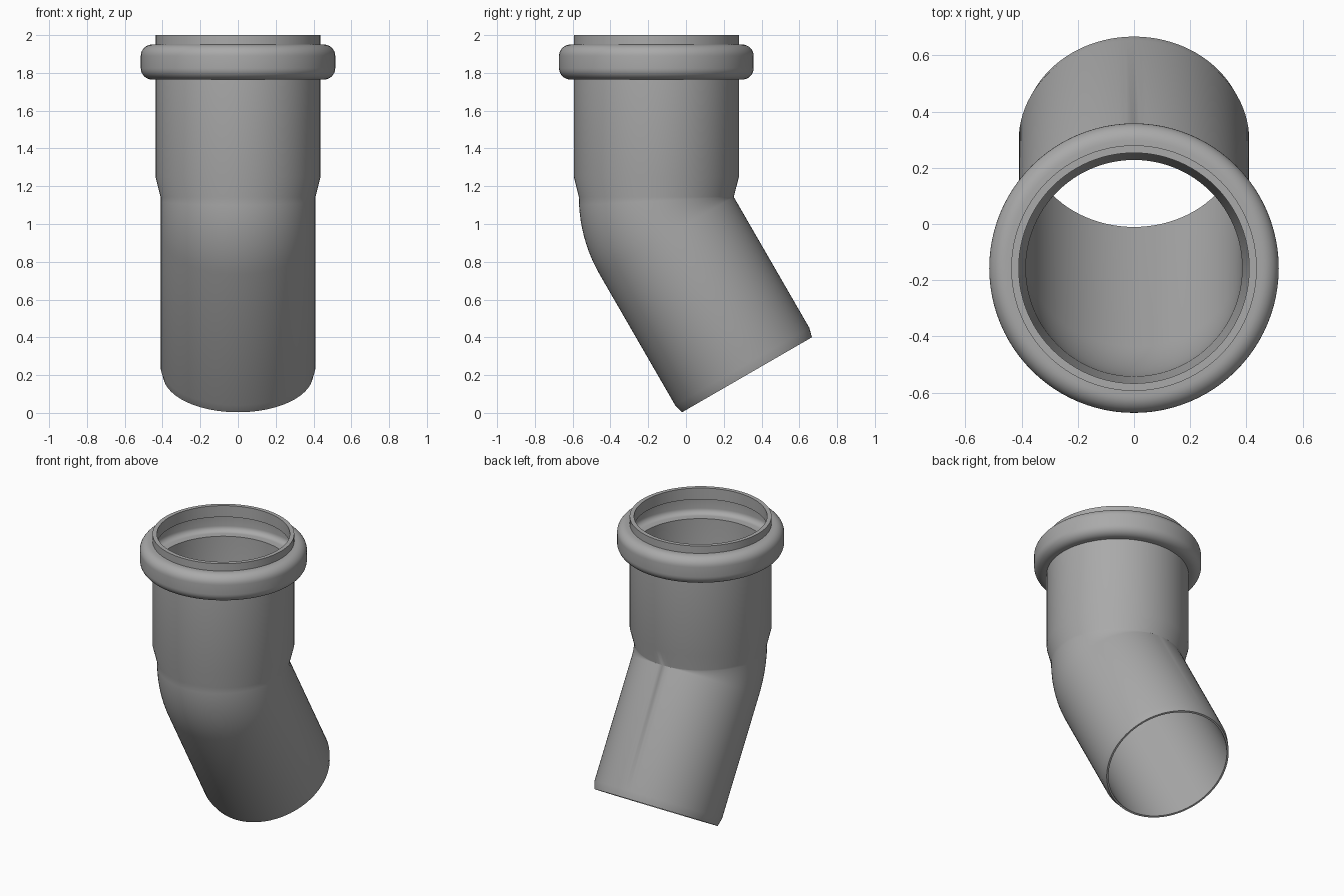
import bpy, bmesh
from math import sin, cos, pi, radians
from mathutils import Vector

cube = bpy.data.objects.get("Cube")
if cube:
    bpy.data.objects.remove(cube, do_unlink=True)

SIDES = 96
BEND = radians(30)
BEND_STEPS = 10
PIPE_R, BORE_R = 0.41, 0.385        # spigot outside and inside
SOCKET_R, SOCKET_BORE = 0.437, 0.41  # socket outside and inside
PIVOT = Vector((0, 0.253, 1.143))   # bend turns about the inner corner
SPIGOT = 0.85                       # straight length after the bend


def station(angle, along, radius):
    """One ring of the shell: bend angle, distance past it, radius."""
    out = Vector((0, -cos(angle), -sin(angle)))
    ahead = Vector((0, sin(angle), -cos(angle)))
    return PIVOT + out * PIPE_R + ahead * along, out, radius


def socket(points):
    """Rings on the vertical socket from (height, radius) pairs."""
    return [station(0, PIVOT.z - z, r) for z, r in points]


def bend(radius):
    return [station(BEND * i / BEND_STEPS, 0, radius) for i in range(BEND_STEPS + 1)]


def bead(top, bottom, base, outer, fillet):
    """Rounded swelling that houses the seal, listed from top to bottom."""
    pts = [(top, base)]
    for i in range(9):
        a = pi / 2 * i / 8
        pts.append((top - fillet * (1 - cos(a)), outer - fillet * (1 - sin(a))))
    for i in range(9):
        a = pi / 2 * i / 8
        pts.append((bottom + fillet * (1 - sin(a)), outer - fillet * (1 - cos(a))))
    return pts + [(bottom, base)]


# Outside of the shell, from the socket mouth down to the spigot end
outside = socket([(2.0, SOCKET_R)] + bead(1.95, 1.765, SOCKET_R, 0.515, 0.06)
                 + [(1.25, SOCKET_R)])
outside += bend(PIPE_R)
outside += [station(BEND, SPIGOT - 0.05, PIPE_R), station(BEND, SPIGOT, 0.397)]

# Inside of the shell, with the seal groove and the tapered stop
inside = socket([(2.0, SOCKET_BORE)] + bead(1.923, 1.792, SOCKET_BORE, 0.488, 0.035)
                + [(1.25, SOCKET_BORE)])
inside += bend(BORE_R)
inside += [station(BEND, SPIGOT, BORE_R)]

# Skin the closed loop of rings
bm = bmesh.new()
loops = []
for centre, out, r in outside + inside[::-1]:
    loops.append([bm.verts.new(centre + out * (r * cos(a)) + Vector((r * sin(a), 0, 0)))
                  for a in (2 * pi * i / SIDES for i in range(SIDES))])
for k, low in enumerate(loops):
    high = loops[k - 1]
    for i in range(SIDES):
        j = (i + 1) % SIDES
        bm.faces.new((high[i], high[j], low[j], low[i]))
bmesh.ops.remove_doubles(bm, verts=bm.verts, dist=0.0001)
bmesh.ops.recalc_face_normals(bm, faces=bm.faces)

mesh = bpy.data.meshes.new("pipe_elbow")
bm.to_mesh(mesh)
bm.free()
elbow = bpy.data.objects.new("pipe_elbow", mesh)
bpy.context.collection.objects.link(elbow)

# Plain grey plastic
grey = bpy.data.materials.new("grey_plastic")
grey.use_nodes = True
colour = (0.4, 0.4, 0.4, 1)
grey.diffuse_color = colour
grey.node_tree.nodes["Principled BSDF"].inputs["Base Color"].default_value = colour
mesh.materials.append(grey)

bpy.ops.object.select_all(action='DESELECT')
elbow.select_set(True)
bpy.context.view_layer.objects.active = elbow
bpy.ops.object.shade_smooth_by_angle(angle=radians(32))
